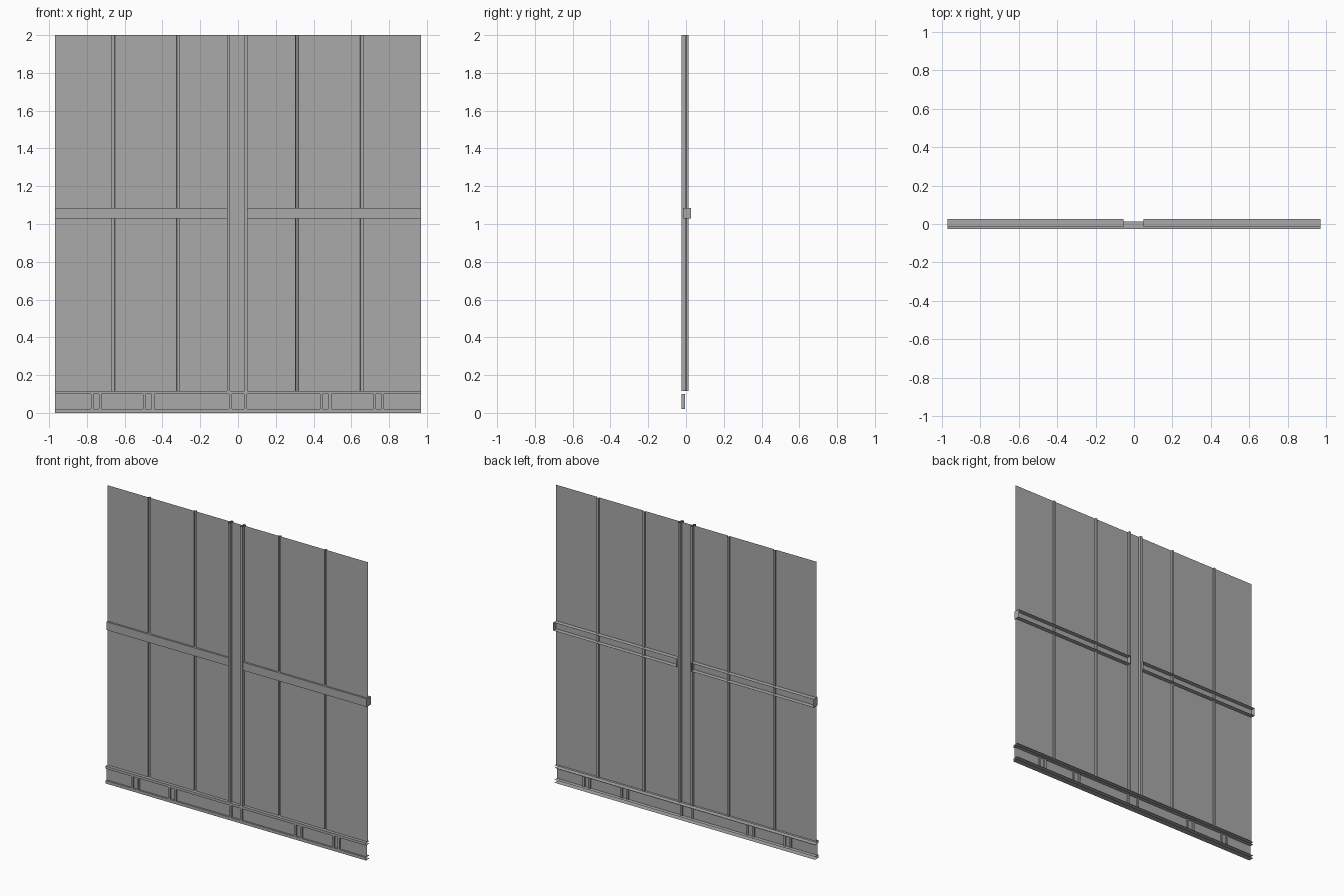
import bpy, bmesh

cube = bpy.data.objects.get("Cube")
if cube:
    bpy.data.objects.remove(cube, do_unlink=True)

grey = bpy.data.materials.new("plain grey")
grey.use_nodes = True
GREY = (0.4, 0.4, 0.4, 1)
grey.diffuse_color = GREY
grey.node_tree.nodes["Principled BSDF"].inputs["Base Color"].default_value = GREY

HALF = 0.97          # half width of the wall
PANEL_Y = -0.004     # plane of the sheets
FRONT, BACK = -0.025, 0.013
SILL, TOP = 0.117, 2.0


def sheet(name, profile, axis, start, end, closed=False, caps=False):
    """Sweep a thin profile along x (profile in y, z) or z (profile in x, y)."""
    bm = bmesh.new()

    def ring(t):
        return [bm.verts.new((t, a, b) if axis == "x" else (a, b, t)) for a, b in profile]

    r0, r1 = ring(start), ring(end)
    n = len(profile)
    for i in range(n if closed else n - 1):
        j = (i + 1) % n
        bm.faces.new((r0[i], r0[j], r1[j], r1[i]))
    if caps:
        bm.faces.new(r0)
        bm.faces.new(r1)
    bmesh.ops.recalc_face_normals(bm, faces=bm.faces)
    mesh = bpy.data.meshes.new(name)
    bm.to_mesh(mesh)
    bm.free()
    mesh.materials.append(grey)
    obj = bpy.data.objects.new(name, mesh)
    bpy.context.scene.collection.objects.link(obj)
    return obj


def channel(name, x0, x1, y0, y1, z0, z1, caps=False):
    """Rail with a front web and two flanges, open at the back."""
    return sheet(name, [(y1, z0), (y0, z0), (y0, z1), (y1, z1)], "x", x0, x1, caps=caps)


def tube(name, x0, x1, y0, y1, z0, z1):
    """Open-ended upright box section."""
    return sheet(name, [(x0, y0), (x1, y0), (x1, y1), (x0, y1)], "z", z0, z1, closed=True)


# Wall sheet with narrow grooves at the panel seams
profile = [(-HALF, PANEL_Y)]
for x in (-0.66, -0.317, 0.312, 0.655):
    profile += [(x - 0.008, PANEL_Y), (x - 0.006, PANEL_Y + 0.01),
                (x + 0.006, PANEL_Y + 0.01), (x + 0.008, PANEL_Y)]
profile.append((HALF, PANEL_Y))
sheet("wall_panels", profile, "z", SILL, TOP)

# Pair of centre posts
for side, x in (("right", -0.05), ("left", 0.042)):
    tube("centre_post_" + side, x - 0.008, x + 0.008, FRONT, BACK, SILL, TOP)

# Middle rails, broken at the posts
channel("middle_rail_right", -HALF, -0.055, -0.016, 0.027, 1.03, 1.085, caps=True)
channel("middle_rail_left", 0.05, HALF, -0.016, 0.027, 1.03, 1.085, caps=True)

# Base: two long rails with a low sheet between them
channel("base_rail_upper", -HALF, HALF, FRONT, BACK, 0.1, SILL)
channel("base_rail_lower", -HALF, HALF, FRONT, BACK, 0.0, 0.02)
sheet("base_panel", [(-0.014, 0.02), (-0.014, 0.1)], "x", -HALF, HALF)

# Paired short struts in the base
for i, (x, gap) in enumerate(((-0.75, 0.021), (-0.473, 0.023), (0, 0.04),
                              (0.464, 0.023), (0.745, 0.021))):
    for side, s in (("right", -1), ("left", 1)):
        c = x + s * gap
        tube(f"base_strut_{i + 1}_{side}", c - 0.007, c + 0.007, FRONT, -0.005, 0.02, 0.1)
